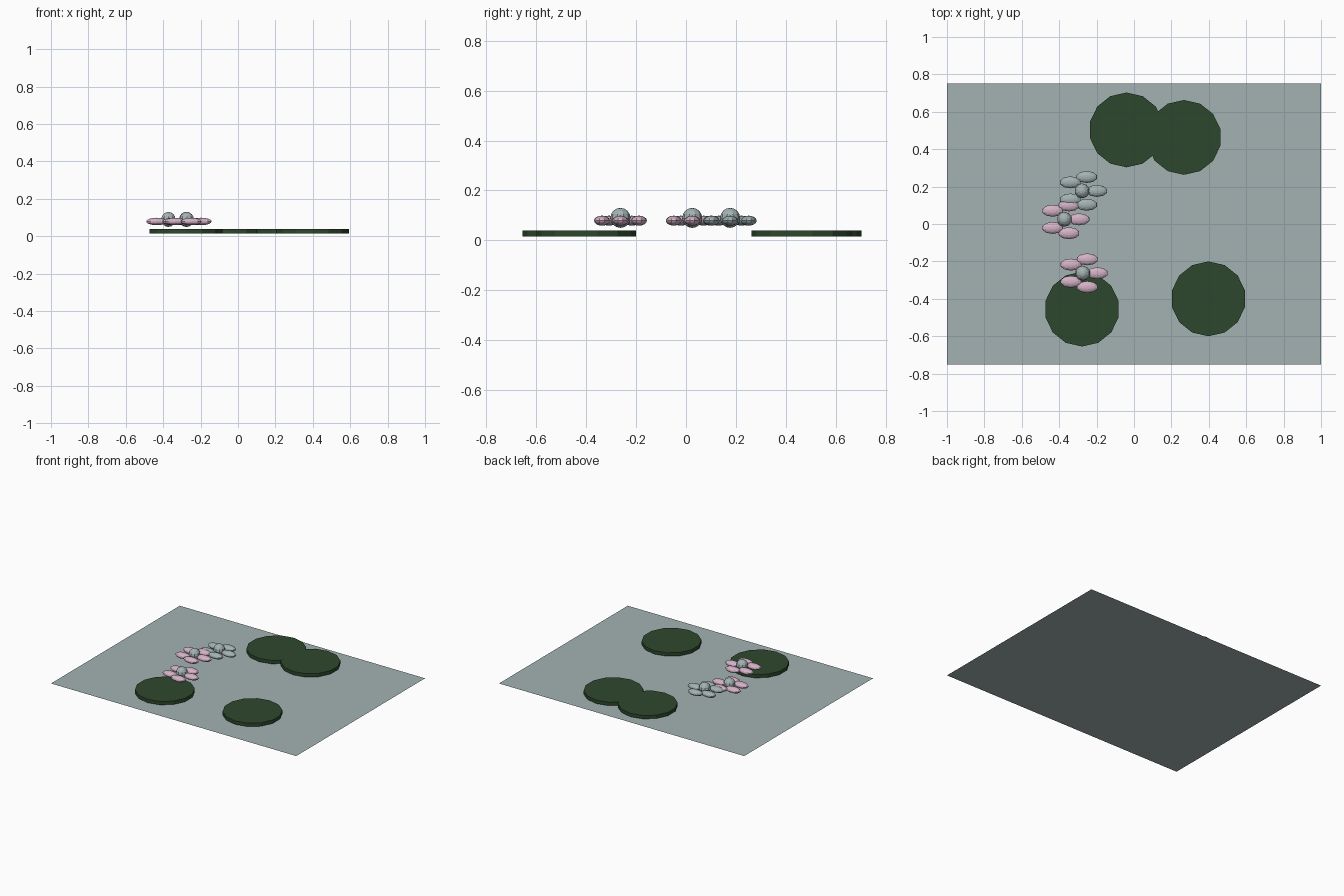
import bpy
from math import cos, sin, tau

cube = bpy.data.objects.get("Cube")
if cube:
    bpy.data.objects.remove(cube, do_unlink=True)


def make_material(name, rgb):
    mat = bpy.data.materials.new(name)
    mat.use_nodes = True
    mat.diffuse_color = (*rgb, 1)
    mat.node_tree.nodes["Principled BSDF"].inputs["Base Color"].default_value = (*rgb, 1)
    return mat


water_grey = make_material("water grey", (0.37, 0.45, 0.45))
leaf_green = make_material("leaf green", (0.027, 0.064, 0.026))
petal_pink = make_material("petal pink", (0.66, 0.45, 0.57))


def finish(name, mat, scale=(1, 1, 1)):
    obj = bpy.context.object
    obj.name = name
    obj.scale = scale
    obj.data.materials.append(mat)
    return obj


def ball(name, location, scale, mat):
    bpy.ops.mesh.primitive_uv_sphere_add(segments=10, ring_count=8, radius=1, location=location)
    return finish(name, mat, scale)


# Pond surface: a single flat sheet
bpy.ops.mesh.primitive_plane_add(size=1)
finish("water_surface", water_grey, (2, 1.5, 1))

# Lily pads: thin fourteen-sided discs
pads = [(-0.278, -0.455), (0.398, -0.4), (-0.04, 0.503), (0.267, 0.463)]
for i, (x, y) in enumerate(pads, 1):
    bpy.ops.mesh.primitive_cylinder_add(vertices=14, radius=0.2, depth=0.025,
                                        location=(x, y, 0.027))
    finish(f"lily_pad_{i}", leaf_green)

# Flowers: a round centre with five flattened petals, all stretched along x
flowers = [(-0.277, 0.177, water_grey), (-0.372, 0.025, petal_pink), (-0.274, -0.263, petal_pink)]
for i, (x, y, mat) in enumerate(flowers, 1):
    ball(f"flower_{i}_centre", (x, y, 0.09), (0.04, 0.04, 0.04), water_grey)
    for k in range(5):
        a = tau * k / 5
        ball(f"flower_{i}_petal_{k + 1}", (x + 0.078 * cos(a), y + 0.078 * sin(a), 0.079),
             (0.058, 0.032, 0.02), mat)
